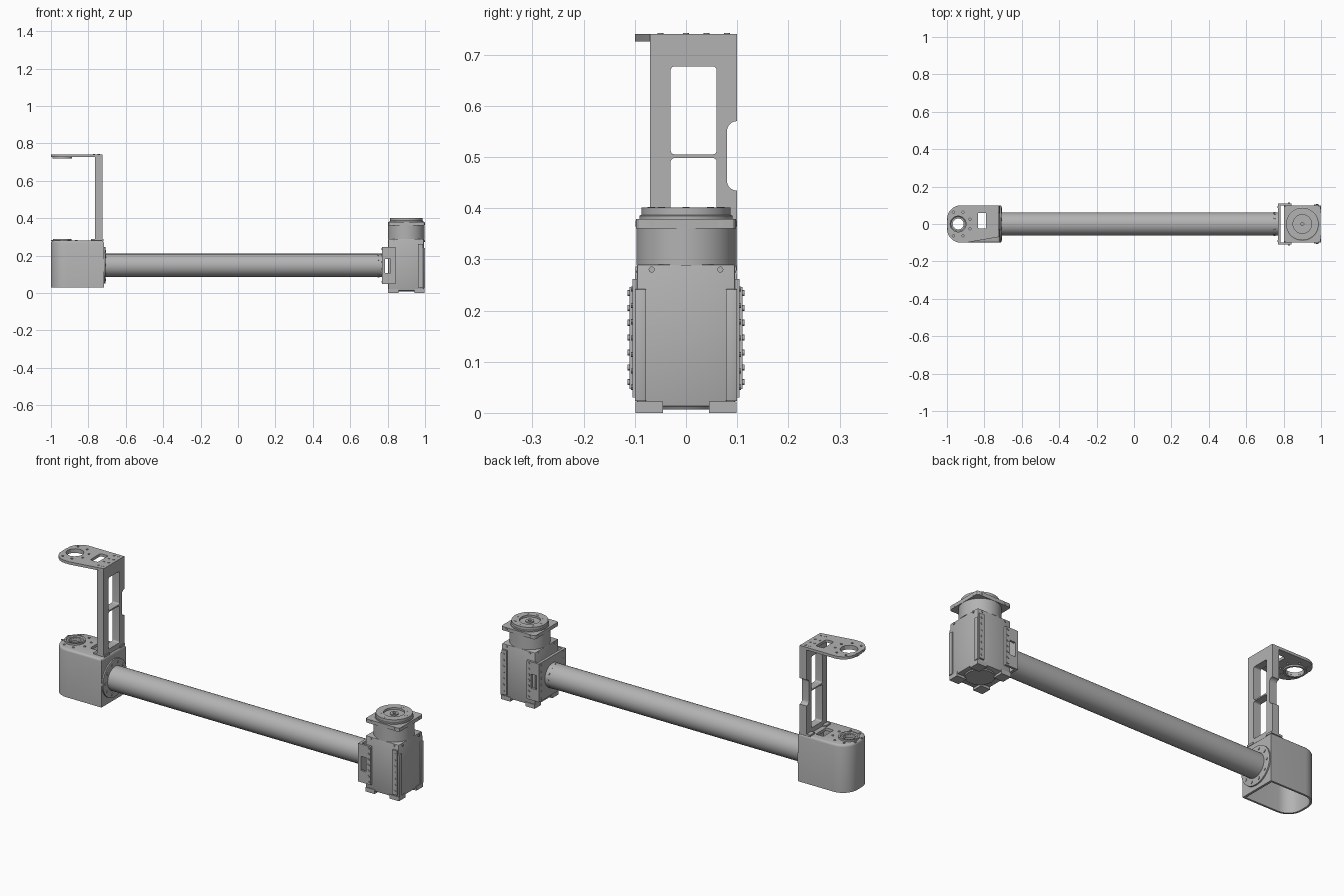
import bpy, bmesh
from math import pi, sin, cos, radians
from mathutils import Matrix, Vector

if "Cube" in bpy.data.objects:
    bpy.data.objects.remove(bpy.data.objects["Cube"], do_unlink=True)

grey = bpy.data.materials.new("machined_grey")
grey.use_nodes = True
COLOUR = (0.45, 0.45, 0.45, 1)
grey.diffuse_color = COLOUR
grey.node_tree.nodes["Principled BSDF"].inputs["Base Color"].default_value = COLOUR


def aim(loc, axis):
    return Matrix.Translation(loc) @ Vector(axis).to_track_quat('Z', 'Y').to_matrix().to_4x4()


def finish(bm, name):
    bmesh.ops.recalc_face_normals(bm, faces=bm.faces[:])
    mesh = bpy.data.meshes.new(name)
    bm.to_mesh(mesh)
    bm.free()
    mesh.materials.append(grey)
    mesh.shade_smooth()
    mesh.set_sharp_from_angle(angle=radians(30))
    obj = bpy.data.objects.new(name, mesh)
    bpy.context.collection.objects.link(obj)
    return obj


def boxes(name, spans, bevel=0.0):
    """Several boxes in one object, each (x0, x1, y0, y1, z0, z1)."""
    bm = bmesh.new()
    for x0, x1, y0, y1, z0, z1 in spans:
        mid = Vector((x0 + x1, y0 + y1, z0 + z1)) / 2
        size = Matrix.Diagonal((x1 - x0, y1 - y0, z1 - z0, 1))
        bmesh.ops.create_cube(bm, size=1, matrix=Matrix.Translation(mid) @ size)
    if bevel:
        bmesh.ops.bevel(bm, geom=bm.edges[:], offset=bevel, segments=2,
                        profile=0.5, affect='EDGES')
    return finish(bm, name)


def rounded(corners, steps=8):
    """Outline from corners (x, y, radius) with each corner rounded."""
    pts = []
    for i, (x, y, r) in enumerate(corners):
        p = Vector((x, y))
        if r == 0:
            pts.append(p)
            continue
        a = p + (Vector(corners[i - 1][:2]) - p).normalized() * r
        b = p + (Vector(corners[(i + 1) % len(corners)][:2]) - p).normalized() * r
        for k in range(steps + 1):
            t = k * pi / 2 / steps
            pts.append(p + (a - p) * (1 - sin(t)) + (b - p) * (1 - cos(t)))
    return pts


def rect(a0, a1, b0, b1, r):
    return rounded([(a0, b0, r), (a1, b0, r), (a1, b1, r), (a0, b1, r)])


def prism(name, outline, lo, hi, axis='Z', top_round=0.0):
    """Extrude an outline along z, or along x when the outline is in (y, z)."""
    bm = bmesh.new()
    place = (lambda p, h: (p.x, p.y, h)) if axis == 'Z' else (lambda p, h: (h, p.x, p.y))
    face = bm.faces.new([bm.verts.new(place(p, lo)) for p in outline])
    ext = bmesh.ops.extrude_face_region(bm, geom=[face])["geom"]
    moved = [v for v in ext if isinstance(v, bmesh.types.BMVert)]
    bmesh.ops.translate(bm, verts=moved, vec=place(Vector((0, 0)), hi - lo))
    if top_round:
        rim = [e for e in bm.edges if all(abs(v.co.z - hi) < 1e-5 for v in e.verts)]
        bmesh.ops.bevel(bm, geom=rim, offset=top_round, segments=3,
                        profile=0.5, affect='EDGES')
    return finish(bm, name)


def lathe(name, profile, loc, axis=(0, 0, 1), closed=False, steps=48):
    bm = bmesh.new()
    vs = [bm.verts.new((r, 0, h)) for r, h in profile]
    es = [bm.edges.new(pair) for pair in zip(vs, vs[1:])]
    if closed:
        es.append(bm.edges.new((vs[-1], vs[0])))
    bmesh.ops.spin(bm, geom=vs + es, cent=(0, 0, 0), axis=(0, 0, 1),
                   angle=2 * pi, steps=steps)
    bmesh.ops.remove_doubles(bm, verts=bm.verts[:], dist=1e-5)
    bm.transform(aim(loc, axis))
    return finish(bm, name)


def pins(name, spots, radius=0.006, length=0.004):
    """Short cylinders centred on (location, axis) pairs."""
    bm = bmesh.new()
    for loc, axis in spots:
        bmesh.ops.create_cone(bm, cap_ends=True, segments=12, radius1=radius,
                              radius2=radius, depth=length, matrix=aim(loc, axis))
    return finish(bm, name)


def ring(centre, r, n, axis, start=0.0):
    m = aim(centre, axis)
    return [(m @ Vector((r * cos(start + 2 * pi * k / n), r * sin(start + 2 * pi * k / n), 0)), axis)
            for k in range(n)]


def cut(obj, *cutters):
    for c in cutters:
        mod = obj.modifiers.new("cut", 'BOOLEAN')
        mod.operation, mod.object, mod.solver = 'DIFFERENCE', c, 'EXACT'
    dg = bpy.context.evaluated_depsgraph_get()
    mesh = bpy.data.meshes.new_from_object(obj.evaluated_get(dg))
    obj.modifiers.clear()
    obj.data = mesh
    mesh.shade_smooth()
    mesh.set_sharp_from_angle(angle=radians(30))
    for c in cutters:
        bpy.data.objects.remove(c, do_unlink=True)


X, Y, Z = (1, 0, 0), (0, 1, 0), (0, 0, 1)
HX = -0.94   # bearing axis
MX = 0.9     # motor axis
TZ = 0.148   # tube axis height

# Hollow elbow housing, open below
housing = prism("elbow_housing", rounded([(-1, -0.1, 0.08), (-0.717, -0.1, 0),
                (-0.717, 0.1, 0), (-1, 0.1, 0.08)]), 0.03, 0.28, top_round=0.012)
cavity = prism("cavity", rounded([(-0.99, -0.09, 0.07), (-0.729, -0.09, 0),
               (-0.729, 0.09, 0), (-0.99, 0.09, 0.07)]), 0, 0.265)
cut(housing, cavity, prism("slot", rect(-0.835, -0.79, -0.025, 0.06, 0.008), 0.2, 0.4),
    pins("bore", [((HX, 0, 0.28), Z)], 0.03, 0.2))
lathe("housing_bearing_ring", [(0.03, 0), (0.05, 0), (0.05, 0.01), (0.042, 0.01),
      (0.038, 0.005), (0.03, 0.005)], (HX, 0, 0.279), closed=True)
pins("housing_screws", ring((HX + 0.01, 0, 0.281), 0.07, 8, Z, pi / 8))

# Upright with windows and a side notch
upright = prism("upright", rect(-0.07, 0.1, 0.278, 0.74, 0.0), -0.765, -0.725, 'X')
cut(upright, prism("window", rect(-0.03, 0.06, 0.505, 0.677, 0.008), -0.9, -0.6, 'X'),
    prism("window", rect(-0.03, 0.06, 0.305, 0.498, 0.008), -0.9, -0.6, 'X'),
    prism("notch", rect(0.08, 0.14, 0.434, 0.57, 0.02), -0.9, -0.6, 'X'))
boxes("upright_foot", [(-0.785, -0.72, -0.07, -0.03, 0.278, 0.288),
                       (-0.785, -0.72, 0.06, 0.1, 0.278, 0.288)])

# Upper bearing arm
arm = prism("upper_arm", rounded([(-1, -0.1, 0.075), (-0.9, -0.1, 0), (-0.725, -0.07, 0),
            (-0.725, 0.1, 0), (-1, 0.1, 0.075)]), 0.726, 0.74)
arm_holes = ring((HX, 0, 0.73), 0.068, 8, Z, pi / 8)
cut(arm, prism("slot", rect(-0.835, -0.79, -0.025, 0.06, 0.008), 0.6, 0.8),
    pins("bore", [((HX, 0, 0.73), Z)], 0.043, 0.1),
    pins("holes", arm_holes, 0.006, 0.1))
lathe("upper_bearing_ring", [(0.043, 0), (0.053, 0), (0.053, 0.02), (0.043, 0.02)],
      (HX, 0, 0.718), closed=True)
pins("upper_arm_screws", [((x, y, 0.74), Z) for x in (-0.77, -0.745)
                          for y in (-0.05, 0.0, 0.04, 0.08)], 0.006)

# Long tube with its flange and screws
lathe("arm_tube", [(0, 0), (0.062, 0), (0.062, 1.49), (0, 1.49)], (-0.718, 0, TZ), X)
lathe("tube_flange", [(0, 0), (0.098, 0), (0.098, 0.008), (0.09, 0.01), (0, 0.01)],
      (-0.718, 0, TZ), X)
pins("flange_screws", ring((-0.708, 0, TZ), 0.08, 10, X), 0.007, 0.006)
tube_axis = Vector((0.752, 0, TZ))
pins("tube_screws", [(tube_axis + d * 0.062, d) for d in
                     (Vector((0, cos(k * pi / 6), sin(k * pi / 6))) for k in range(12))], 0.005)

# Clamp joining tube and motor
clamp = boxes("clamp", [(0.77, 0.842, -0.11, 0.11, 0.047, 0.246)])
cut(clamp, boxes("clamp_cavity", [(0.784, 0.9, -0.099, 0.099, 0, 0.4)]),
    *[boxes("clamp_slot", [(0.785, 0.816, s - 0.03, s + 0.03, 0.108, 0.182)])
      for s in (-0.11, 0.11)])
pins("clamp_screws", [((0.829, s * 0.11, 0.06 + 0.029 * k), Y)
                      for s in (-1, 1) for k in range(7)], 0.006, 0.008)
pins("clamp_end_screws", [((0.77, s * 0.09, 0.06 + 0.035 * k), X)
                          for s in (-1, 1) for k in range(6)], 0.005)

# Motor body, feet and corner rails
boxes("motor_body", [(0.803, 0.994, -0.096, 0.096, 0.012, 0.29)], 0.004)
boxes("motor_feet", [(MX + sx * 0.07 - 0.027, MX + sx * 0.07 + 0.027,
                      sy * 0.072 - 0.027, sy * 0.072 + 0.027, 0, 0.022)
                     for sx in (-1, 1) for sy in (-1, 1)])
lathe("base_cap", [(0, 0), (0.068, 0), (0.072, 0.006), (0, 0.006)], (MX, 0, 0.007))
boxes("side_rails", [(0.962, 0.99, s * 0.1 - 0.005, s * 0.1 + 0.005, 0.03, 0.262)
                     for s in (-1, 1)])
boxes("end_rails", [(0.99, 1.0, s * 0.089 - 0.011, s * 0.089 + 0.011, 0.023, 0.242)
                    for s in (-1, 1)], 0.002)
pins("rail_screws", [((0.978, s * 0.105, 0.05 + 0.032 * k), Y)
                     for s in (-1, 1) for k in range(7)], 0.005)

# Motor neck, square plate and output disc
lathe("motor_neck", [(0, 0), (0.097, 0), (0.097, 0.075), (0, 0.075)], (MX, 0, 0.288))
c = 0.012
prism("neck_plate", rounded([(MX - 0.098, -0.098, c), (MX + 0.098, -0.098, c),
      (MX + 0.098, 0.098, c), (MX - 0.098, 0.098, c)], 3), 0.36, 0.379)
lathe("output_disc", [(0, 0), (0.091, 0), (0.091, 0.008), (0.087, 0.01), (0.087, 0.024),
      (0.05, 0.024), (0.05, 0.014), (0.02, 0.014), (0.02, 0.02), (0.008, 0.02),
      (0.008, 0.01), (0, 0.01)], (MX, 0, 0.377))
pins("disc_screws", ring((MX, 0, 0.4), 0.068, 8, Z), 0.007)
pins("plate_screws", [(Vector((MX, 0, z)) + Vector(d) * 0.097 + Vector((d[1], d[0], 0)) * t, d)
                      for z in (0.37, 0.28) for t in (-0.067, 0.067)
                      for d in (X, Y, (-1, 0, 0), (0, -1, 0))], 0.006)
